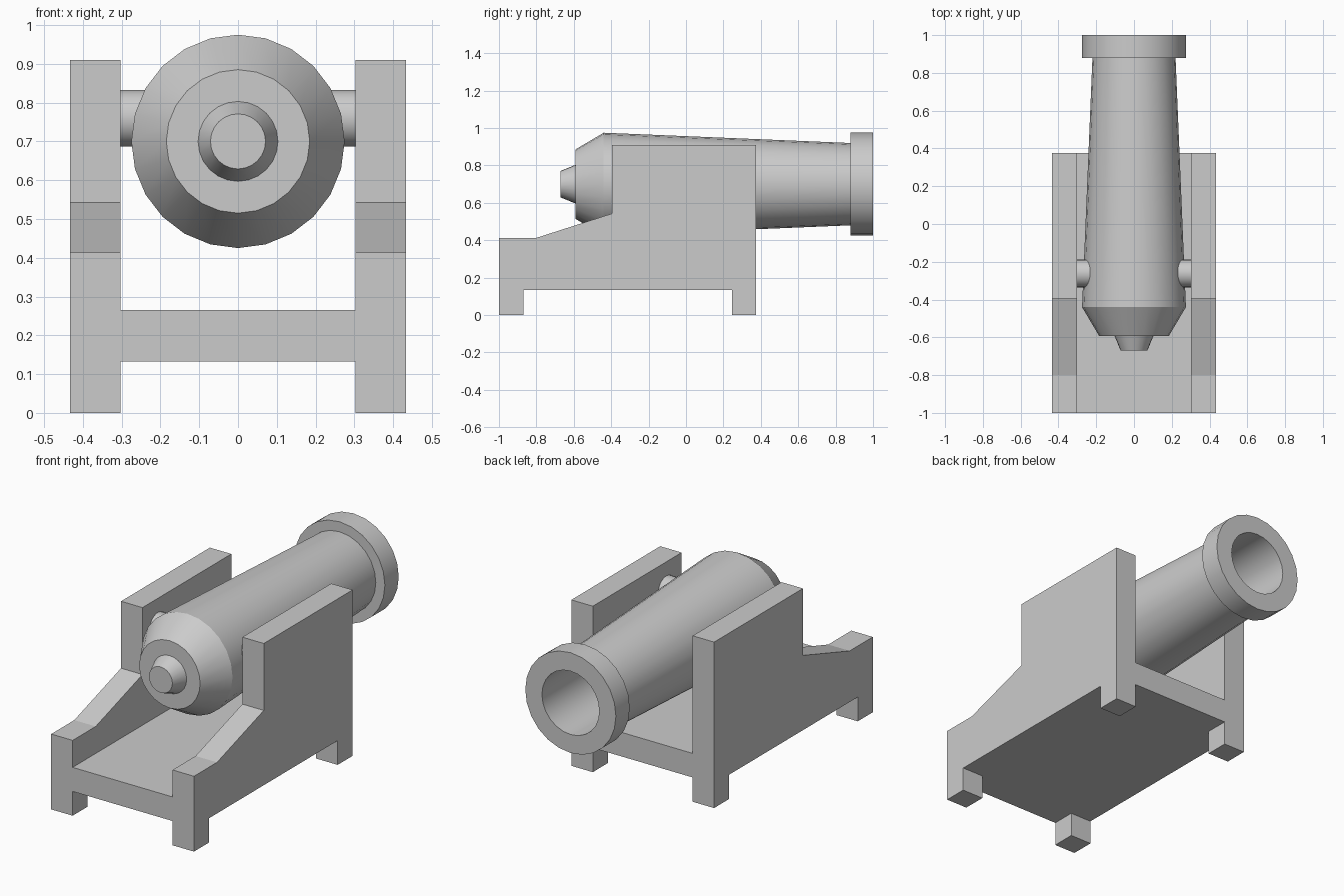
import bpy, bmesh, math

if "Cube" in bpy.data.objects:
    bpy.data.objects.remove(bpy.data.objects["Cube"])

SIDES = 24


def finish(bm, name, smooth=False):
    bmesh.ops.recalc_face_normals(bm, faces=bm.faces)
    mesh = bpy.data.meshes.new(name)
    bm.to_mesh(mesh)
    bm.free()
    ob = bpy.data.objects.new(name, mesh)
    bpy.context.collection.objects.link(ob)
    if smooth:
        bpy.ops.object.select_all(action='DESELECT')
        ob.select_set(True)
        bpy.context.view_layer.objects.active = ob
        bpy.ops.object.shade_smooth_by_angle(angle=math.radians(30))
    return ob


def slab(name, profile, x0, x1):
    """Extrude a (y, z) outline from x0 to x1."""
    bm = bmesh.new()
    face = bm.faces.new([bm.verts.new((x0, y, z)) for y, z in profile])
    new = bmesh.ops.extrude_face_region(bm, geom=[face])['geom']
    bmesh.ops.translate(bm, vec=(x1 - x0, 0, 0),
                        verts=[v for v in new if isinstance(v, bmesh.types.BMVert)])
    return finish(bm, name)


def lathe(name, profile, place):
    """Revolve (distance along axis, radius) points; cap both ends."""
    bm = bmesh.new()
    rings = []
    for d, r in profile:
        angles = [2 * math.pi * i / SIDES for i in range(SIDES)]
        rings.append([bm.verts.new(place(d, r * math.cos(a), r * math.sin(a)))
                      for a in angles])
    for a, b in zip(rings, rings[1:]):
        for i in range(SIDES):
            j = (i + 1) % SIDES
            bm.faces.new((a[i], a[j], b[j], b[i]))
    bm.faces.new(rings[0])
    bm.faces.new(rings[-1])
    return finish(bm, name, True)


# Carriage cheeks with stepped, sloping rear and square feet
cheek = [(-1, 0), (-0.87, 0), (-0.87, 0.133), (0.245, 0.133), (0.245, 0),
         (0.375, 0), (0.375, 0.91), (-0.395, 0.91), (-0.395, 0.543),
         (-0.8, 0.413), (-1, 0.413)]
for side, s in (("right", 1), ("left", -1)):
    slab(side + "_cheek", cheek, s * 0.303, s * 0.433)

# Carriage floor between the cheeks
slab("floor", [(-1, 0.133), (0.375, 0.133), (0.375, 0.265), (-1, 0.265)],
     -0.303, 0.303)

# Barrel: rear button, breech, taper, muzzle ring, then the bore
barrel = [(-0.67, 0.071), (-0.592, 0.103), (-0.592, 0.185), (-0.44, 0.275),
          (0.88, 0.22), (0.88, 0.275), (1.0, 0.275), (1.0, 0.174), (-0.35, 0.174)]
lathe("barrel", barrel, lambda d, u, v: (u, d, 0.7 + v))

# Trunnions carrying the barrel
for side, s in (("right", 1), ("left", -1)):
    lathe(side + "_trunnion", [(0.22, 0.073), (0.303, 0.073)],
          lambda d, u, v: (s * d, -0.262 + u, 0.76 + v))
